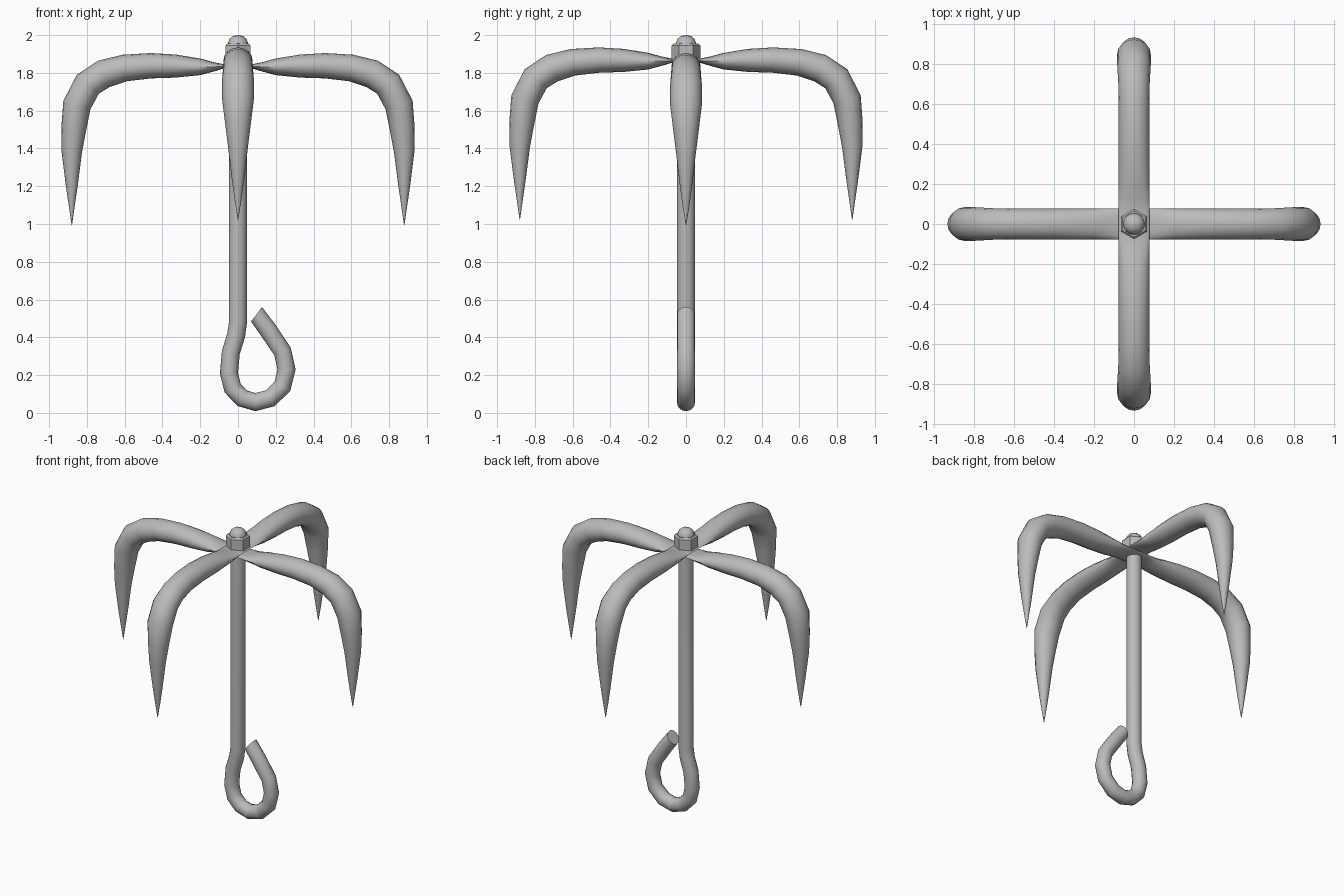
import bpy, bmesh, math
from mathutils import Vector

cube = bpy.data.objects.get("Cube")
if cube:
    bpy.data.objects.remove(cube, do_unlink=True)

steel = bpy.data.materials.new("grey steel")
steel.use_nodes = True
steel.diffuse_color = (0.5, 0.5, 0.5, 1)
steel.node_tree.nodes["Principled BSDF"].inputs["Base Color"].default_value = (0.5, 0.5, 0.5, 1)


def finish(name, bm, angle=40):
    bmesh.ops.remove_doubles(bm, verts=bm.verts, dist=0.0002)
    bmesh.ops.recalc_face_normals(bm, faces=bm.faces)
    mesh = bpy.data.meshes.new(name)
    bm.to_mesh(mesh)
    bm.free()
    mesh.materials.append(steel)
    obj = bpy.data.objects.new(name, mesh)
    bpy.context.collection.objects.link(obj)
    bpy.ops.object.select_all(action='DESELECT')
    obj.select_set(True)
    bpy.context.view_layer.objects.active = obj
    bpy.ops.object.shade_smooth_by_angle(angle=math.radians(angle))
    return obj


def skin(bm, rings):
    """Bridge consecutive vertex rings and cap both ends."""
    n = len(rings[0])
    for a, b in zip(rings, rings[1:]):
        for i in range(n):
            j = (i + 1) % n
            bm.faces.new((a[i], a[j], b[j], b[i]))
    bm.faces.new(rings[0])
    bm.faces.new(rings[-1])


def sweep(name, stations, sides=16, end_dir=None):
    """Sweep an ellipse along (x, z, in-plane radius, sideways radius) stations."""
    bm = bmesh.new()
    path = [Vector((s[0], 0, s[1])) for s in stations]
    last = len(path) - 1
    rings = []
    for k, (x, z, thick, wide) in enumerate(stations):
        t = (path[min(k + 1, last)] - path[max(k - 1, 0)]).normalized()
        if k == last and end_dir:
            t = Vector(end_dir).normalized()
        normal = Vector((-t.z, 0, t.x))
        ring = []
        for i in range(sides):
            a = math.tau * i / sides
            ring.append(bm.verts.new(path[k] + normal * thick * math.cos(a)
                                     + Vector((0, wide * math.sin(a), 0))))
        rings.append(ring)
    skin(bm, rings)
    return finish(name, bm)


def lathe(name, profile, sides, turn=0):
    bm = bmesh.new()
    rings = [[bm.verts.new((r * math.cos(turn + math.tau * i / sides),
                            r * math.sin(turn + math.tau * i / sides), z))
              for i in range(sides)] for r, z in profile]
    skin(bm, rings)
    return finish(name, bm, 30 if sides == 6 else 40)


# Curved double prongs, pinched flat where they cross
half = [(0.07, 1.835, 0.01, 0.077), (0.13, 1.832, 0.025, 0.077),
        (0.20, 1.832, 0.044, 0.077), (0.33, 1.836, 0.061, 0.077),
        (0.46, 1.838, 0.067, 0.077), (0.60, 1.826, 0.071, 0.077),
        (0.71, 1.795, 0.076, 0.079), (0.795, 1.74, 0.077, 0.084),
        (0.853, 1.63, 0.075, 0.084), (0.87, 1.50, 0.066, 0.068),
        (0.88, 1.38, 0.054, 0.053), (0.88, 1.20, 0.031, 0.032),
        (0.88, 1.09, 0.015, 0.017), (0.88, 0.992, 0.001, 0.001)]
stations = [(-x, z, a, b) for x, z, a, b in reversed(half)] + half
sweep("lower_prongs", stations)
upper = sweep("upper_prongs", stations)
upper.rotation_euler.z = math.pi / 2
upper.location.z = 0.03

# Shank bent into an open eye at the bottom
bend = [(0, 1.87), (0, 0.48), (-0.01, 0.41), (-0.038, 0.32), (-0.048, 0.21),
        (-0.028, 0.13), (0.022, 0.078), (0.092, 0.057), (0.17, 0.077),
        (0.235, 0.14), (0.257, 0.23), (0.236, 0.325), (0.155, 0.445), (0.098, 0.522)]
sweep("shank_with_eye", [(x, z, 0.048, 0.048) for x, z in bend], end_dir=(-0.8, 0, 0.6))

# Nut and rounded bolt end
lathe("hex_nut", [(0.076, 1.87), (0.076, 1.945), (0.066, 1.955)], 6, math.pi / 6)
lathe("bolt_end", [(0.054, 1.86), (0.054, 1.957), (0.045, 1.98),
                   (0.028, 1.994), (0.004, 2.0)], 16)
